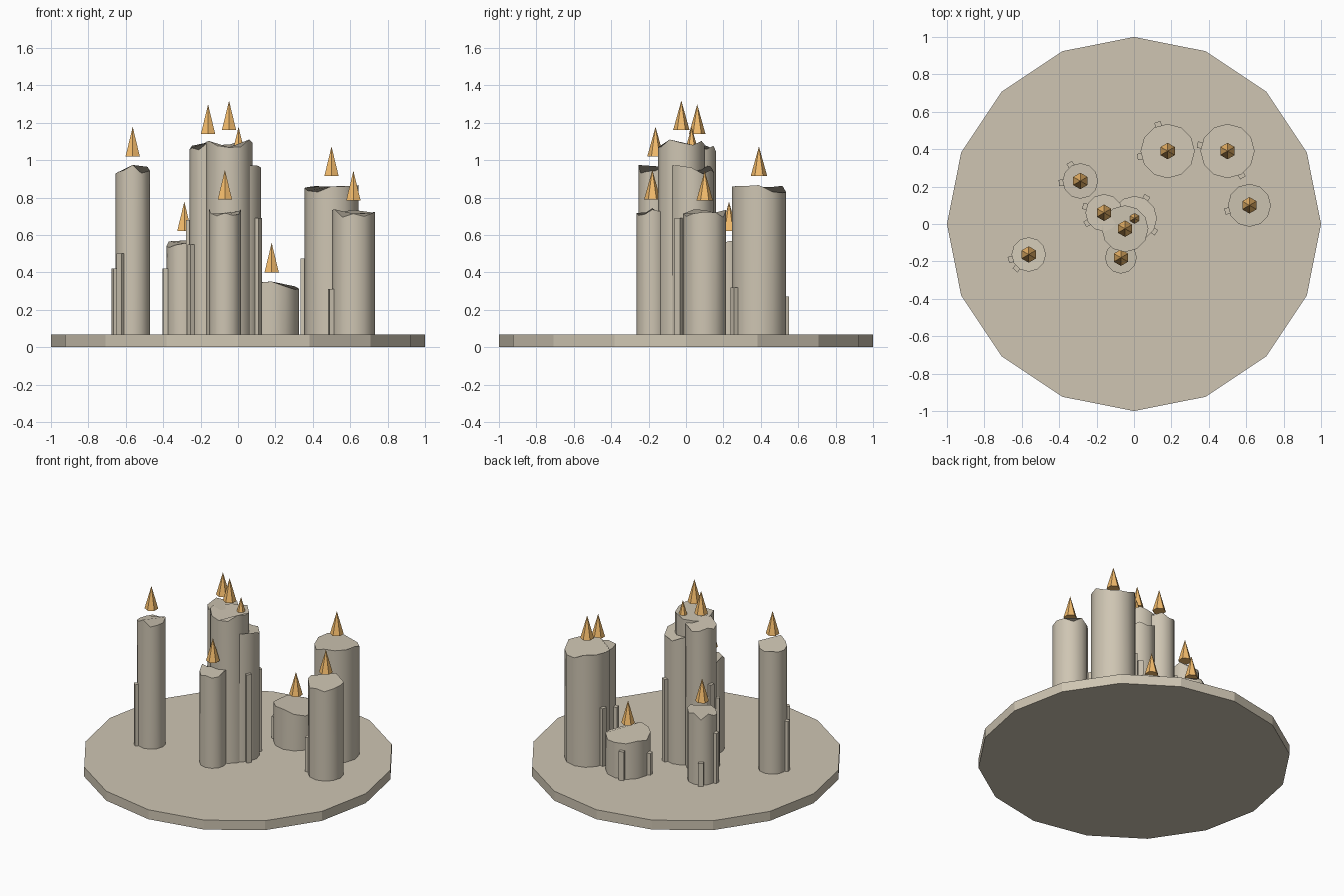
import bpy, bmesh, math, random
from mathutils import Vector

if "Cube" in bpy.data.objects:
    bpy.data.objects.remove(bpy.data.objects["Cube"])
random.seed(4)

def material(name, rgb):
    m = bpy.data.materials.new(name)
    m.diffuse_color = (*rgb, 1)
    m.use_nodes = True
    m.node_tree.nodes["Principled BSDF"].inputs["Base Color"].default_value = m.diffuse_color
    return m

wax = material("wax", (0.62, 0.56, 0.45))
fire = material("fire", (0.9, 0.50, 0.15))
BASE = 0.067

def cone(name, x, y, z0, z1, r0, r1, sides, mat):
    bpy.ops.mesh.primitive_cone_add(vertices=sides, radius1=r0, radius2=r1,
                                    depth=z1 - z0, location=(x, y, (z0 + z1) / 2))
    ob = bpy.context.object
    ob.name = name
    ob.data.materials.append(mat)
    return ob

def candle(i, x, y, r, h, drips):
    # wax column with an uneven melted rim
    ob = cone(f"candle_{i}", x, y, BASE, h, r, r, 12, wax)
    bm = bmesh.new()
    bm.from_mesh(ob.data)
    for v in bm.verts:
        if v.co.z > 0:
            v.co.z += random.uniform(-0.025, 0.025)
    for f in bm.faces:
        f.smooth = len(f.verts) == 4
    for e in bm.edges:
        e.smooth = all(len(f.verts) == 4 for f in e.link_faces)
    bm.to_mesh(ob.data)
    bm.free()
    # floating flame
    cone(f"flame_{i}", x, y, h + 0.07, h + 0.228, 0.044, 0, 6, fire)
    # square wax drips running down the side
    for k, (dx, dy, top) in enumerate(drips):
        d = Vector((dx - x, dy - y)).normalized()
        c = Vector((x, y)) + d * (r + 0.002)
        bpy.ops.mesh.primitive_cube_add(size=1, location=(c.x, c.y, (BASE + top) / 2),
                                        rotation=(0, 0, math.atan2(d.y, d.x)))
        box = bpy.context.object
        box.name = f"drip_{i}_{k}"
        box.scale = (0.036, 0.034, top - BASE)
        box.data.materials.append(wax)

# round tray
cone("tray", 0, 0, 0, BASE, 1, 1, 16, wax)

# x, y, radius, height, drips (x, y, top)
candles = [
    (0.18, 0.39, 0.145, 0.33, [(0.13, 0.53, 0.27), (0.03, 0.36, 0.22)]),
    (0.50, 0.39, 0.145, 0.845, [(0.36, 0.42, 0.475), (0.575, 0.26, 0.32)]),
    (0.617, 0.10, 0.115, 0.715, [(0.50, 0.07, 0.31)]),
    (-0.287, 0.23, 0.095, 0.55, [(-0.335, 0.31, 0.23), (-0.39, 0.22, 0.42)]),
    (-0.16, 0.06, 0.10, 1.07, [(-0.25, 0.005, 0.55), (-0.25, 0.09, 0.68)]),
    (-0.048, -0.025, 0.125, 1.09, []),
    (0.003, 0.03, 0.12, 0.95, [(0.11, -0.04, 0.69), (0.065, 0.14, 0.65)]),
    (-0.07, -0.18, 0.085, 0.72, []),
    (-0.563, -0.163, 0.092, 0.95, [(-0.66, -0.19, 0.42), (-0.63, -0.24, 0.50)]),
]
for i, c in enumerate(candles):
    candle(i + 1, *c)
